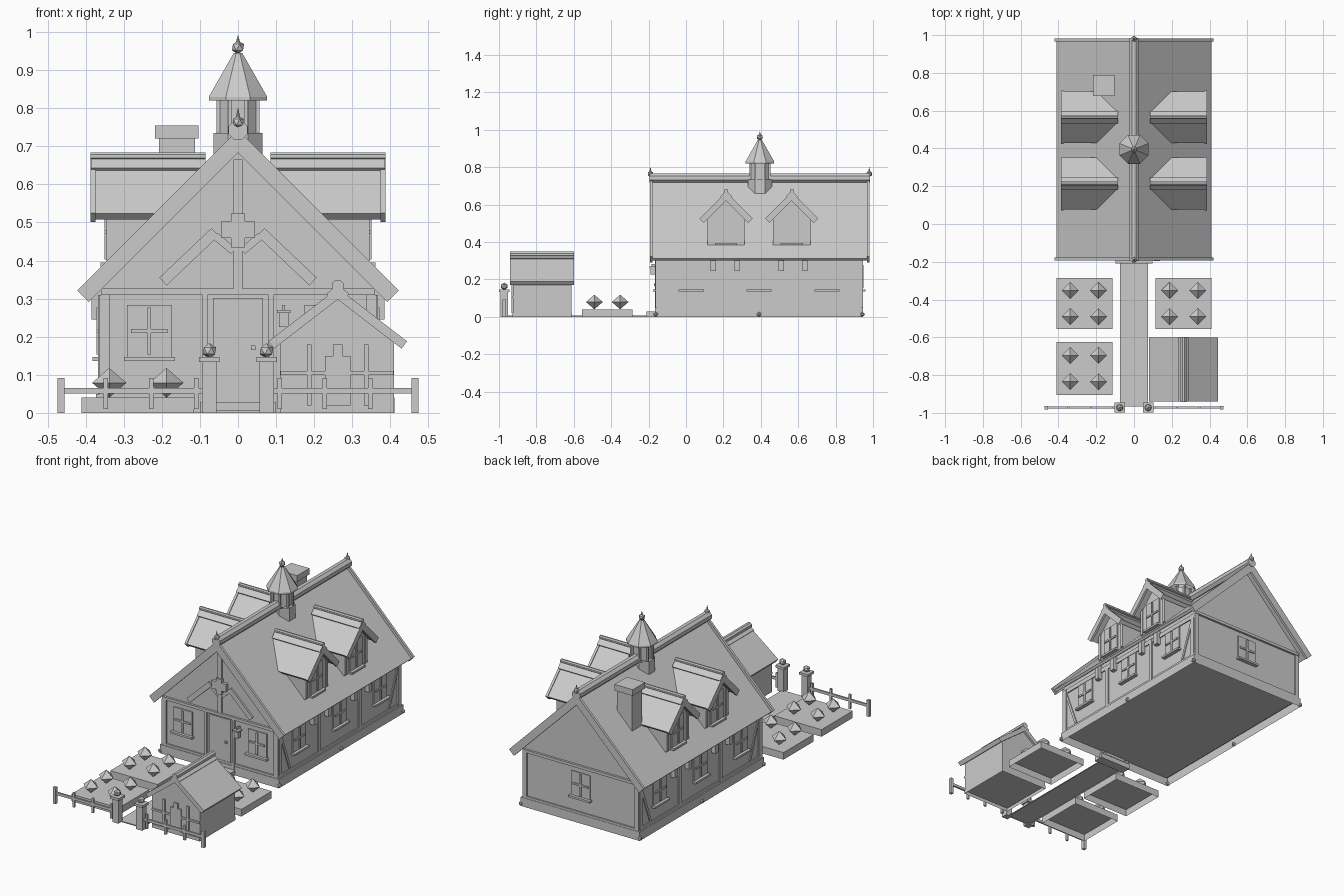
import bpy, bmesh, math
from mathutils import Matrix, Vector

old = bpy.data.objects.get("Cube")
if old:
    bpy.data.objects.remove(old)

mat = bpy.data.materials.new("plain grey")
mat.use_nodes = True
GREY = (0.6, 0.6, 0.6, 1)
mat.diffuse_color = GREY
mat.node_tree.nodes["Principled BSDF"].inputs["Base Color"].default_value = GREY
I = Matrix.Identity(4)


def finish(name, bm, M=I):
    bm.transform(M)
    bmesh.ops.recalc_face_normals(bm, faces=bm.faces)
    me = bpy.data.meshes.new(name)
    bm.to_mesh(me)
    bm.free()
    me.materials.append(mat)
    ob = bpy.data.objects.new(name, me)
    bpy.context.collection.objects.link(ob)
    return ob


def box(name, x, y, z, M=I, open_below=False):
    """Box from (min, max) pairs, optionally hollow underneath."""
    bm = bmesh.new()
    bmesh.ops.create_cube(bm, size=1)
    for v in bm.verts:
        v.co = [(a + b) / 2 + c * (b - a) for (a, b), c in zip((x, y, z), v.co)]
    if open_below:
        bm.normal_update()
        bmesh.ops.delete(bm, geom=[f for f in bm.faces if f.normal.z < -.5], context='FACES_ONLY')
    return finish(name, bm, M)


def prism(name, pts, y0, y1, M=I):
    """Profile in x, z pushed along y."""
    bm = bmesh.new()
    face = bm.faces.new([bm.verts.new((x, y0, z)) for x, z in pts])
    ext = bmesh.ops.extrude_face_region(bm, geom=[face])
    for g in ext["geom"]:
        if isinstance(g, bmesh.types.BMVert):
            g.co.y = y1
    return finish(name, bm, M)


def bar(name, p, q, width, depth, M=I):
    """Timber lying on a wall between two (x, z) points."""
    p, q = Vector(p), Vector(q)
    n = (q - p).normalized().orthogonal() * width / 2
    return prism(name, [p + n, q + n, q - n, p - n], -depth, 0.002, M)


def turned(name, profile, at, sides=8, turn=math.pi / 8):
    """Stacked rings of (radius, height)."""
    bm = bmesh.new()
    for (r0, z0), (r1, z1) in zip(profile, profile[1:]):
        bmesh.ops.create_cone(bm, segments=sides, radius1=r0, radius2=r1, depth=z1 - z0,
                              matrix=Matrix.Translation((0, 0, (z0 + z1) / 2)))
    return finish(name, bm, Matrix.Translation(at) @ Matrix.Rotation(turn, 4, 'Z'))


def ball(name, at, r):
    bm = bmesh.new()
    bmesh.ops.create_icosphere(bm, subdivisions=1, radius=r)
    return finish(name, bm, Matrix.Translation(at))


def ridge(name, r, x, z, y0, y1, M=I, sides=8):
    pts = [(x + r * math.cos(a), z + r * math.sin(a))
           for a in (math.tau * (i + .5) / sides for i in range(sides))]
    return prism(name, pts, y0, y1, M)


def gable_roof(name, x, top, half, slope, thick, y0, y1, M=I):
    """Two pitched slabs as one bent profile, with square-cut eaves."""
    k = math.hypot(1, slope)
    dx, dz = thick * slope / k, thick / k
    low = top - half * slope
    pts = [(x - half, low), (x, top), (x + half, low), (x + half - dx, low - dz),
           (x, top - thick * k), (x - half + dx, low - dz)]
    return prism(name, pts, y0, y1, M)


def wall_frame(x, y, angle):
    return Matrix.Translation((x, y, 0)) @ Matrix.Rotation(angle, 4, 'Z')


def window(name, M, x, z, w=.059, h=.068, sill=.067):
    box(name + "_panel", (x - w, x + w), (-.006, .002), (z - h, z + h), M)
    box(name + "_upright", (x - .005, x + .005), (-.012, 0), (z - h * .9, z + h * .9), M)
    box(name + "_crossbar", (x - w * .82, x + w * .82), (-.012, 0), (z - .005, z + .005), M)
    box(name + "_sill", (x - sill, x + sill), (-.022, 0), (z - h - .011, z - h), M)


H = math.pi / 2
MID = .391

# House body
box("foundation", (-.373, .373), (-.166, .947), (0, .05), open_below=True)
prism("house_walls", [(-.36, .045), (.36, .045), (.36, .335), (0, .695), (-.36, .335)],
      -.155, .937)
gable_roof("main_roof", 0, .722, .41, 1, .015, -.182, .972)
for y in (-.185, .974):
    gable_roof("bargeboard", 0, .743, .422, 1, .042, y - .007, y + .007)
ridge("ridge_cap", .027, 0, .742, -.196, .984)
for y in (-.19, .98):
    ball("ridge_finial_ball", (0, y, .764), .017)
    turned("ridge_finial_spike", [(.007, .772), (0, .803)], (0, y, 0))
for s in (-1, 1):
    for y in (-.162, MID, .943):
        ball("foot_stud", (s * .373, y, .013), .013)

# Gable end timbers and windows
front, back = wall_frame(0, -.155, 0), wall_frame(0, .937, 2 * H)
for M in (front, back):
    box("tie_beam", (-.36, .36), (-.012, 0), (.31, .326), M)
    box("sill_beam", (-.36, .36), (-.008, 0), (.045, .062), M)
    for s in (-1, 1):
        box("corner_post", sorted((s * .338, s * .364)), (-.008, .02), (.05, .31), M)
window("back_window", back, 0, .215)
box("king_post", (-.012, .012), (-.01, 0), (.326, .665), front)
box("gable_cross_upright", (-.018, .018), (-.018, 0), (.434, .523), front)
box("gable_cross_arm", (-.045, .045), (-.018, 0), (.459, .503), front)
for s in (-1, 1):
    window("front_window", front, s * .233, .215)
    box("door_post", sorted((s * .08, s * .093)), (-.012, 0), (.03, .31), front)
    bar("gable_brace", (s * .197, .345), (s * .06, .475), .028, .01, front)
    bar("gable_brace_foot", (s * .06, .465), (s * .012, .425), .02, .009, front)

# Door, step and lantern
box("door", (-.065, .065), (-.006, 0), (.03, .302), front)
box("door_knob", (.034, .046), (-.016, 0), (.165, .177), front)
box("door_step", (-.098, .098), (-.21, -.155), (0, .028))
box("lantern", (.108, .132), (-.035, -.011), (.225, .262), front)
box("lantern_cap", (.102, .138), (-.041, -.005), (.262, .27), front)
box("lantern_hook", (.116, .124), (-.03, 0), (.27, .283), front)

# Long side walls: three bays each
for M in (wall_frame(.36, MID, H), wall_frame(-.36, MID, -H)):
    box("top_rail", (-.545, .545), (-.006, 0), (.285, .31), M)
    box("bottom_rail", (-.545, .545), (-.006, 0), (.045, .065), M)
    for x in (-.532, -.182, .182, .532):
        box("bay_post", (x - .012, x + .012), (-.007, 0), (.05, .31), M)
    for x in (-.245, -.118, .118, .245):
        box("eave_bracket", (x - .014, x + .014), (-.025, 0), (.245, .325), M)
    for bay in (-.363, 0, .363):
        window("side_window", M, bay, .215)
    for s in (-1, 1):
        bar("corner_brace", (s * .525, .28), (s * .445, .07), .014, .005, M)

# Dormers
for angle in (H, -H):
    for y in (.214, .565):
        M = wall_frame(0, y, angle)
        prism("dormer_body", [(-.1, .385), (.1, .385), (.1, .545), (0, .643), (-.1, .545)],
              -.339, -.1, M)
        gable_roof("dormer_roof", 0, .661, .137, 1, .022, -.375, -.09, M)
        gable_roof("dormer_bargeboard", 0, .667, .142, 1, .033, -.387, -.374, M)
        gable_roof("dormer_ridge_tiles", 0, .675, .032, 1, .012, -.386, -.085, M)
        ridge("dormer_ridge_pole", .011, 0, .674, -.387, -.085, M)
        face = M @ Matrix.Translation((0, -.339, 0))
        window("dormer_window", face, 0, .475, .055, .08, .06)
        for s in (-1, 1):
            box("dormer_post", sorted((s * .084, s * .1)), (-.006, 0), (.39, .545), face)

# Chimney
box("chimney_shaft", (-.208, -.113), (.69, .78), (.5, .725))
box("chimney_cap", (-.218, -.104), (.678, .788), (.72, .755))

# Cupola
CY = .395
at = (0, CY, 0)
turned("cupola_base", [(.07, .66), (.07, .735)], at)
turned("cupola_core", [(.055, .735), (.055, .82)], at)
for i in range(8):
    a = math.tau * (i + .5) / 8
    x, y = .056 * math.cos(a), CY + .056 * math.sin(a)
    box("cupola_post", (x - .005, x + .005), (y - .005, y + .005), (.73, .825))
turned("cupola_eave", [(.083, .82), (.083, .83)], at)
turned("cupola_roof", [(.083, .83), (.012, .945)], at)
ball("cupola_finial_ball", (0, CY, .96), .018)
turned("cupola_finial_spike", [(.007, .97), (0, .993)], at)

# Garden path, beds and plants
box("garden_path", (-.073, .073), (-.965, -.2), (0, .006), open_below=True)
for x, y, half in ((-.263, -.421, .135), (.263, -.421, .135), (-.263, -.765, .139)):
    box("garden_bed", (x - .148, x + .148), (y - half, y + half), (0, .04), open_below=True)
    for dx in (-.075, .075):
        for dy in (-.069, .069):
            turned("plant", [(0, .04), (.045, .079), (0, .118)], (x + dx, y + dy, 0), 4, 0)

# Shed
SX = .262
box("shed_base", (.11, .41), (-.928, -.61), (0, .02), open_below=True)
prism("shed_walls", [(.11, .02), (.41, .02), (.41, .19), (SX, .305), (.11, .19)], -.925, -.612)
gable_roof("shed_roof", SX, .328, .182, .77, .024, -.94, -.6)
gable_roof("shed_ridge_tiles", SX, .336, .03, .77, .012, -.941, -.599)
ridge("shed_ridge_pole", .017, SX, .333, -.942, -.598)
shed_front = wall_frame(SX, -.925, 0)
box("shed_rail", (-.15, .146), (-.008, 0), (.1, .11), shed_front)
box("shed_door", (-.033, .033), (-.008, 0), (.02, .15), shed_front)
box("shed_door_top", (-.012, .012), (-.008, 0), (.15, .18), shed_front)
for s in (-1, 1):
    box("shed_post", (s * .075 - .006, s * .075 + .006), (-.008, 0), (.02, .18), shed_front)

# Gate posts and fence
FY = -.972
for s in (-1, 1):
    x = s * .075
    box("gate_post", (x - .019, x + .019), (FY - .019, FY + .019), (0, .135))
    box("gate_post_cap", (x - .027, x + .027), (FY - .027, FY + .027), (.133, .147))
    ball("gate_post_ball", (x, FY, .163), .02)
    for px, half, low in ((.11, .006, .01), (.228, .006, .01), (.347, .006, .01), (.465, .009, 0)):
        px *= s
        box("fence_post", (px - half, px + half), (FY - half, FY + half), (low, .092))
    box("fence_rail", sorted((s * .09, s * .465)), (FY - .005, FY + .005), (.051, .066))
